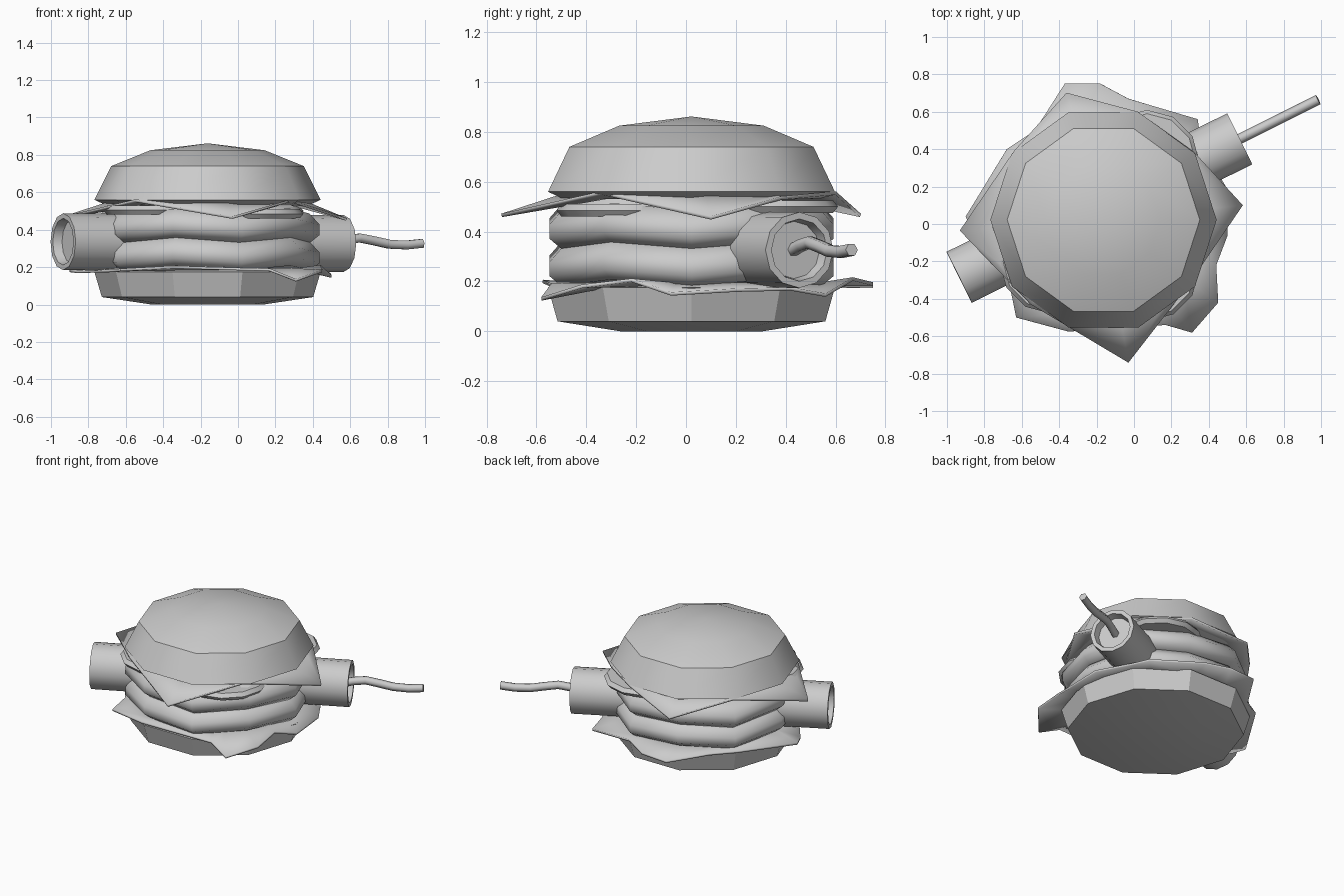
import bpy, bmesh
from math import cos, sin, tau, hypot
from mathutils import Vector, Matrix

if "Cube" in bpy.data.objects:
    bpy.data.objects.remove(bpy.data.objects["Cube"])

CX, CY = -0.163, 0.022     # burger axis


def finish(name, bm, angle=0.6):
    bmesh.ops.recalc_face_normals(bm, faces=bm.faces)
    me = bpy.data.meshes.new(name)
    bm.to_mesh(me)
    bm.free()
    ob = bpy.data.objects.new(name, me)
    bpy.context.collection.objects.link(ob)
    bpy.ops.object.select_all(action='DESELECT')
    ob.select_set(True)
    bpy.context.view_layer.objects.active = ob
    bpy.ops.object.shade_smooth_by_angle(angle=angle)
    return ob


def lathe(name, profile, sides=10, wave=0.0, matrix=None, angle=0.6):
    """Spin (radius, z) points; radius 0 gives a pole. wave lifts alternate corners."""
    bm = bmesh.new()
    rings = []
    for r, z in profile:
        if r == 0:
            rings.append([bm.verts.new((0, 0, z))] * sides)
        else:
            rings.append([bm.verts.new((r * cos(tau * i / sides), r * sin(tau * i / sides),
                                        z - wave * (-1) ** i)) for i in range(sides)])
    for a, b in zip(rings, rings[1:]):
        for i in range(sides):
            j = (i + 1) % sides
            bm.faces.new(list(dict.fromkeys((a[i], a[j], b[j], b[i]))))
    bm.transform(matrix or Matrix.Translation((CX, CY, 0)))
    return finish(name, bm, angle)


def sheet(name, outline, z, inner):
    """Thin floppy leaf: flat middle, bent rim."""
    bm = bmesh.new()
    mid = bm.verts.new((CX, CY, z))
    rim = [bm.verts.new(p) for p in outline]
    ring = []
    for x, y, _ in outline:
        d = hypot(x - CX, y - CY)
        s = min(inner, d * 0.9) / d
        ring.append(bm.verts.new((CX + (x - CX) * s, CY + (y - CY) * s, z)))
    n = len(rim)
    for i in range(n):
        j = (i + 1) % n
        bm.faces.new((ring[i], rim[i], rim[j], ring[j]))
        bm.faces.new((mid, ring[i], ring[j]))
    ob = finish(name, bm)
    mod = ob.modifiers.new("thickness", 'SOLIDIFY')
    mod.thickness = 0.014
    mod.offset = 0


# Buns
lathe("bottom_bun", [(0, 0), (0.3, 0), (0.565, 0.04), (0.605, 0.175), (0.5, 0.19), (0, 0.19)])
lathe("top_bun", [(0, 0.53), (0.54, 0.53), (0.605, 0.56), (0.515, 0.74), (0.305, 0.825), (0, 0.862)])

# Patties with a wavy rim
for name, z in (("lower_patty", 0.195), ("upper_patty", 0.345)):
    lathe(name, [(0, z), (0.55, z), (0.6, z + 0.04), (0.6, z + 0.095), (0.545, z + 0.155), (0, z + 0.155)],
          wave=0.013, angle=0.9)

# Lettuce leaf
sheet("lettuce", [(-0.86, -0.05, 0.175), (-0.9, 0.04, 0.18), (-0.68, 0.40, 0.2), (-0.53, 0.5, 0.18),
                  (-0.37, 0.75, 0.18), (-0.18, 0.75, 0.19), (-0.03, 0.67, 0.21),
                  (0.34, 0.56, 0.145), (0.36, 0.42, 0.17), (0.49, 0.2, 0.165),
                  (0.5, -0.06, 0.15), (0.44, -0.22, 0.205), (0.45, -0.42, 0.18),
                  (0.31, -0.58, 0.13), (0.17, -0.54, 0.185), (-0.35, -0.575, 0.2),
                  (-0.63, -0.5, 0.185), (-0.67, -0.3, 0.18)], 0.188, 0.52)

# Cheese slice: corners droop
sheet("cheese", [(-0.93, -0.035, 0.465), (-0.64, 0.39, 0.555), (-0.36, 0.7, 0.465), (0.02, 0.6, 0.555),
                 (0.32, 0.385, 0.535), (0.58, 0.1, 0.455), (0.28, -0.34, 0.555), (-0.03, -0.74, 0.465),
                 (-0.55, -0.43, 0.555)], 0.54, 0.54)

# Tomato slices
for i, (x, y, z) in enumerate([(0.07, 0.33, 0.5), (0.07, -0.24, 0.485), (-0.44, -0.2, 0.505)]):
    lathe(f"tomato_{i + 1}", [(0, -0.025), (0.26, -0.025), (0.28, 0), (0.26, 0.025), (0, 0.025)], 12,
          matrix=Matrix.Translation((x, y, z)))

# Tube driven through the filling, recessed at both ends
a, b = Vector((-0.935, -0.285, 0.336)), Vector((0.565, 0.455, 0.326))
L = (b - a).length
M = Matrix.Translation(a) @ (b - a).to_track_quat('Z', 'Y').to_matrix().to_4x4()
lathe("tube", [(0, 0.05), (0.115, 0.05), (0.125, 0), (0.152, 0), (0.152, L), (0.125, L),
               (0.115, L - 0.05), (0, L - 0.05)], 12, matrix=M)

# Fuse: wavy six-sided cord
cu = bpy.data.curves.new("fuse", 'CURVE')
cu.dimensions = '3D'
cu.bevel_depth = 0.027
cu.bevel_resolution = 1
cu.use_fill_caps = True
sp = cu.splines.new('POLY')
pts = [(0.49, 0.32), (0.58, 0.345), (0.65, 0.356), (0.73, 0.34), (0.81, 0.322), (0.9, 0.318), (0.985, 0.327)]
sp.points.add(len(pts) - 1)
for p, (x, z) in zip(sp.points, pts):
    p.co = (x, 0.455 + (x - 0.565) * 0.5, z, 1)
    sp.use_smooth = True
bpy.context.collection.objects.link(bpy.data.objects.new("fuse", cu))
